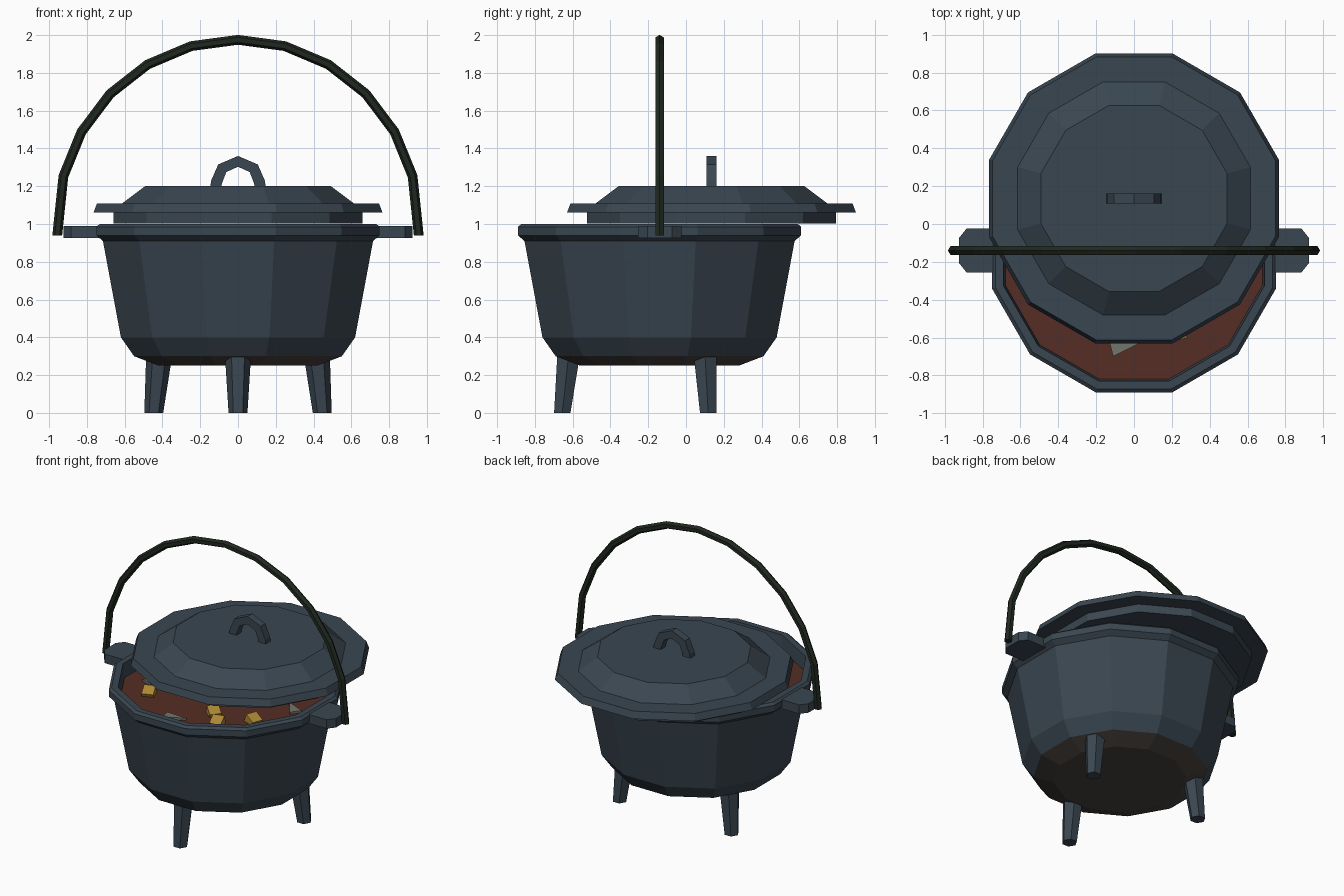
import bpy, bmesh
from math import sin, cos, pi, radians
from mathutils import Vector, Matrix

if "Cube" in bpy.data.objects:
    bpy.data.objects.remove(bpy.data.objects["Cube"])

POT_Y, LID_Y = -0.14, 0.135


def material(name, rgb):
    m = bpy.data.materials.new(name)
    m.use_nodes = True
    m.diffuse_color = (*rgb, 1)
    m.node_tree.nodes["Principled BSDF"].inputs["Base Color"].default_value = (*rgb, 1)
    return m


IRON = material("blue grey iron", (0.042, 0.062, 0.082))
SOOT = material("brown soot", (0.065, 0.054, 0.047))
WIRE = material("dark green iron", (0.014, 0.021, 0.014))
STEW = material("red brown stew", (0.090, 0.027, 0.018))
GOLD = material("yellow chunk", (0.42, 0.25, 0.035))
GREY = material("grey slice", (0.17, 0.18, 0.155))


def finish(name, bm, *mats):
    bmesh.ops.recalc_face_normals(bm, faces=bm.faces)
    me = bpy.data.meshes.new(name)
    bm.to_mesh(me)
    bm.free()
    for m in mats:
        me.materials.append(m)
    ob = bpy.data.objects.new(name, me)
    bpy.context.collection.objects.link(ob)
    return ob


def loft(rings):
    """Skin equal-length rings of points and cap both ends."""
    bm = bmesh.new()
    rows = [[bm.verts.new(p) for p in ring] for ring in rings]
    n = len(rows[0])
    for a, b in zip(rows, rows[1:]):
        for i in range(n):
            j = (i + 1) % n
            bm.faces.new((a[i], a[j], b[j], b[i]))
    bm.faces.new(rows[0])
    bm.faces.new(rows[-1])
    return bm


def turned(profile, y):
    """Twelve-sided vessel; profile gives (distance to flat side, height)."""
    return loft([[(r / cos(pi / 12) * cos(pi / 12 + k * pi / 6),
                   y + r / cos(pi / 12) * sin(pi / 12 + k * pi / 6), z)
                  for k in range(12)] for r, z in profile])


def prism(outline, depth):
    """Extrude a flat outline of 3D points along depth."""
    d = Vector(depth)
    return loft([[Vector(p) for p in outline], [Vector(p) + d for p in outline]])


# Pot: sooty underside, iron wall and rim, stew surface as the inner cap
bm = turned([(0.42, 0.25), (0.55, 0.30), (0.62, 0.40), (0.715, 0.91), (0.75, 0.94),
             (0.75, 0.985), (0.732, 1.0), (0.69, 1.0), (0.68, 0.90)], POT_Y)
bm.faces.ensure_lookup_table()
for f in bm.faces:
    if max(v.co.z for v in f.verts) < 0.31:
        f.material_index = 1
bm.faces[-1].material_index = 2
finish("pot", bm, IRON, SOOT, STEW)

# Lid pushed back on the pot
finish("lid", turned([(0.66, 1.002), (0.66, 1.06), (0.765, 1.06), (0.747, 1.108),
                      (0.615, 1.108), (0.492, 1.2)], LID_Y), IRON)

# Arched grip on the lid
bm = bmesh.new()
outer = [(-0.145, 1.19), (-0.11, 1.3), (0, 1.36), (0.11, 1.3), (0.145, 1.19)]
outer = [(-0.148, 1.19), (-0.142, 1.23), (-0.105, 1.315), (0, 1.36),
         (0.105, 1.315), (0.142, 1.23), (0.148, 1.19)]
inner = [(-0.09, 1.19), (-0.085, 1.215), (-0.062, 1.275), (0, 1.303),
         (0.062, 1.275), (0.085, 1.215), (0.09, 1.19)]
finish("lid_grip", loft([[(o[0], LID_Y - 0.027, o[1]), (o[0], LID_Y + 0.027, o[1]),
                          (i[0], LID_Y + 0.027, i[1]), (i[0], LID_Y - 0.027, i[1])]
                         for o, i in zip(outer, inner)]), IRON)
bm.free()

# Lugs on both sides of the rim
for side, s in (("left", 1), ("right", -1)):
    half = [(0.69, 0.115), (0.885, 0.115), (0.925, 0.065)]
    pts = half + [(x, -y) for x, y in reversed(half)]
    finish(side + "_lug", prism([(s * x, POT_Y + y, 0.925) for x, y in pts],
                                (0, 0, 0.065)), IRON)

# Swinging bail, six-sided wire
rings = []
for k in range(13):
    a = radians(-90 + 15 * k)
    out = Vector((sin(a), 0, cos(a)))
    c = Vector((0.957 * sin(a), POT_Y, 1.0 + 0.975 * cos(a)))
    if k in (0, 12):
        c.z = 0.94
    rings.append([c + out * 0.026 * cos(t * pi / 3) + Vector((0, 0.026 * sin(t * pi / 3), 0))
                  for t in range(6)])
finish("bail", loft(rings), WIRE)

# Three splayed, tapered legs
for name, ang in (("front_leg", -90), ("back_left_leg", 30), ("back_right_leg", 150)):
    a = radians(ang)
    finish(name, loft([[(d * cos(a) + r * cos(a + (t + 0.5) * pi / 3),
                         POT_Y + d * sin(a) + r * sin(a + (t + 0.5) * pi / 3), z)
                        for t in range(6)]
                       for d, r, z in ((0.515, 0.05, 0), (0.48, 0.07, 0.32))]), IRON)

# Chunks and slices floating in the stew
chunks = [(-0.40, -0.44, 20), (0.12, -0.45, 50), (0.23, -0.56, 15), (0.40, -0.40, 70),
          (-0.15, -0.2, 35)]
for i, (x, y, turn) in enumerate(chunks):
    bm = bmesh.new()
    m = (Matrix.Translation((x, y, 0.905)) @ Matrix.Rotation(radians(turn), 4, "Z")
         @ Matrix.Rotation(radians(25), 4, "X"))
    bmesh.ops.create_cube(bm, size=0.08, matrix=m)
    finish("stew_chunk_%d" % (i + 1), bm, GOLD)

for i, (x, y, turn) in enumerate([(-0.06, -0.64, 0), (0.5, -0.1, 130), (-0.5, -0.25, 60)]):
    bm = prism([(-0.07, 0.02, 0), (0.09, 0.01, 0), (-0.05, -0.06, 0)], (0, 0, 0.02))
    bm.transform(Matrix.Translation((x, y, 0.895)) @ Matrix.Rotation(radians(turn), 4, "Z"))
    finish("stew_slice_%d" % (i + 1), bm, GREY)
